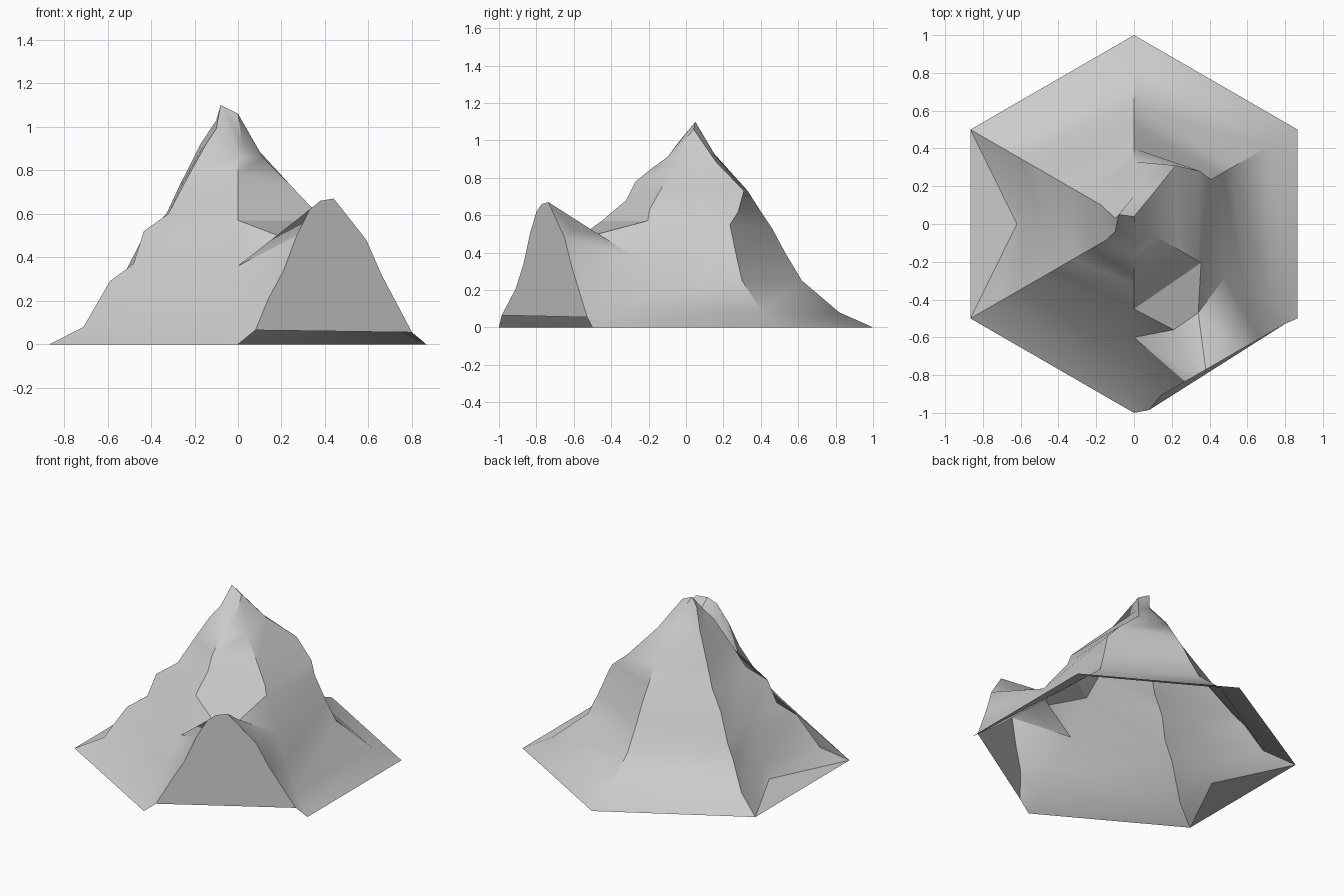
import bpy, bmesh, math

if "Cube" in bpy.data.objects:
    bpy.data.objects.remove(bpy.data.objects["Cube"])

# Ridge profiles (radius, height) from the foot upward, keyed by compass angle
RIDGES = {
    30:  [(1, 0), (.82, .08), (.6, .25), (.54, .38), (.47, .55), (.385, .63), (.3, .73), (.18, .86)],
    90:  [(1, 0), (.82, .08), (.62, .25), (.53, .4), (.46, .53), (.4, .62), (.33, .73), (.15, .93)],
    150: [(1, 0), (.8, .08), (.68, .25), (.6, .33), (.5, .5), (.38, .6), (.31, .73), (.2, .92)],
    180: [(.62, 0), (.58, .1), (.52, .28), (.47, .37), (.38, .5), (.32, .6), (.25, .75), (.15, .93)],
    210: [(1, 0), (.82, .08), (.68, .29), (.555, .37), (.5, .52), (.37, .6), (.26, .78), (.17, .92)],
    270: [(1, 0), (.88, .1), (.75, .22), (.6, .36), (.45, .57), (.32, .68), (.27, .78), (.17, .86)],
    330: [(1, 0), (.83, .1), (.68, .24), (.56, .38), (.41, .57), (.39, .63), (.28, .73), (.13, .86)],
}
# Summit crown, one point per ridge
CROWN = {30: (0, .04, 1.06), 90: (-.08, .05, 1.1), 150: (-.1, .03, 1.03), 180: (-.1, 0, 1.01),
         210: (-.1, -.04, .99), 270: (-.01, -.1, .91), 330: (.02, -.07, .92)}
# Foothill cliff outline (x, height) above the front right base edge
CLIFF = [(.14, .21), (.21, .34), (.27, .5), (.33, .62), (.38, .66),
         (.44, .67), (.59, .48), (.66, .32), (.8, .055)]

bm = bmesh.new()


def face(*verts):
    return bm.faces.new(verts)


# Ridges as vertex columns
S = {}
for a, prof in RIDGES.items():
    c, s = math.cos(math.radians(a)), math.sin(math.radians(a))
    S[a] = [bm.verts.new((r * c, r * s, z)) for r, z in prof]
    S[a].append(bm.verts.new(CROWN[a]))

# Shoulder swinging backward below the summit
S[30][5].co = (.35, .28, .62)
S[30][6].co = (.22, .31, .73)
S[30][7].co = (.1, .16, .885)

# Slopes between neighbouring ridges; the foothill replaces the low front right
angles = list(RIDGES)
for i, a in enumerate(angles):
    b = angles[(i + 1) % len(angles)]
    for k in range(4 if a == 270 else 0, 8):
        face(S[a][k], S[b][k], S[b][k + 1], S[a][k + 1])

# Summit fan and flat foot on the left
for a, b in ((150, 180), (180, 210), (210, 270), (270, 330), (330, 30)):
    face(S[90][8], S[a][8], S[b][8])
face(S[150][0], S[180][0], S[210][0])

# Foothill: cliff with an open foot, flanks and the saddle behind it
F, R = S[270], S[330]
O = [F[0], bm.verts.new((.08, -.985, .065))]
O += [bm.verts.new((x, -1 + x * .577 + .01, z)) for x, z in CLIFF]
V1 = bm.verts.new((.21, -.56, .49))
V2 = bm.verts.new((.34, -.47, .5))
V3 = bm.verts.new((.46, -.6, .52))
face(*O[1:11])
face(F[0], O[1], F[1])
face(F[1], O[1], O[2], F[2])
face(F[2], O[2], O[3], F[3])
face(F[3], O[3], O[4])
face(F[3], O[4], O[5], V1)
face(V1, O[5], O[6], V2)
face(V2, O[6], O[7], V3)
face(V3, O[7], O[8], R[3])
face(R[3], O[8], O[9], R[2])
face(R[2], O[9], O[10], R[1])
face(R[1], O[10], R[0])
face(F[3], V1, F[4])
face(V1, V2, R[4], F[4])
face(V2, V3, R[3])
face(V2, R[3], R[4])

bmesh.ops.recalc_face_normals(bm, faces=bm.faces)
me = bpy.data.meshes.new("mountain")
bm.to_mesh(me)
bm.free()
ob = bpy.data.objects.new("mountain", me)
bpy.context.collection.objects.link(ob)
bpy.context.view_layer.objects.active = ob
ob.select_set(True)
bpy.ops.object.shade_smooth_by_angle(angle=math.radians(32))
